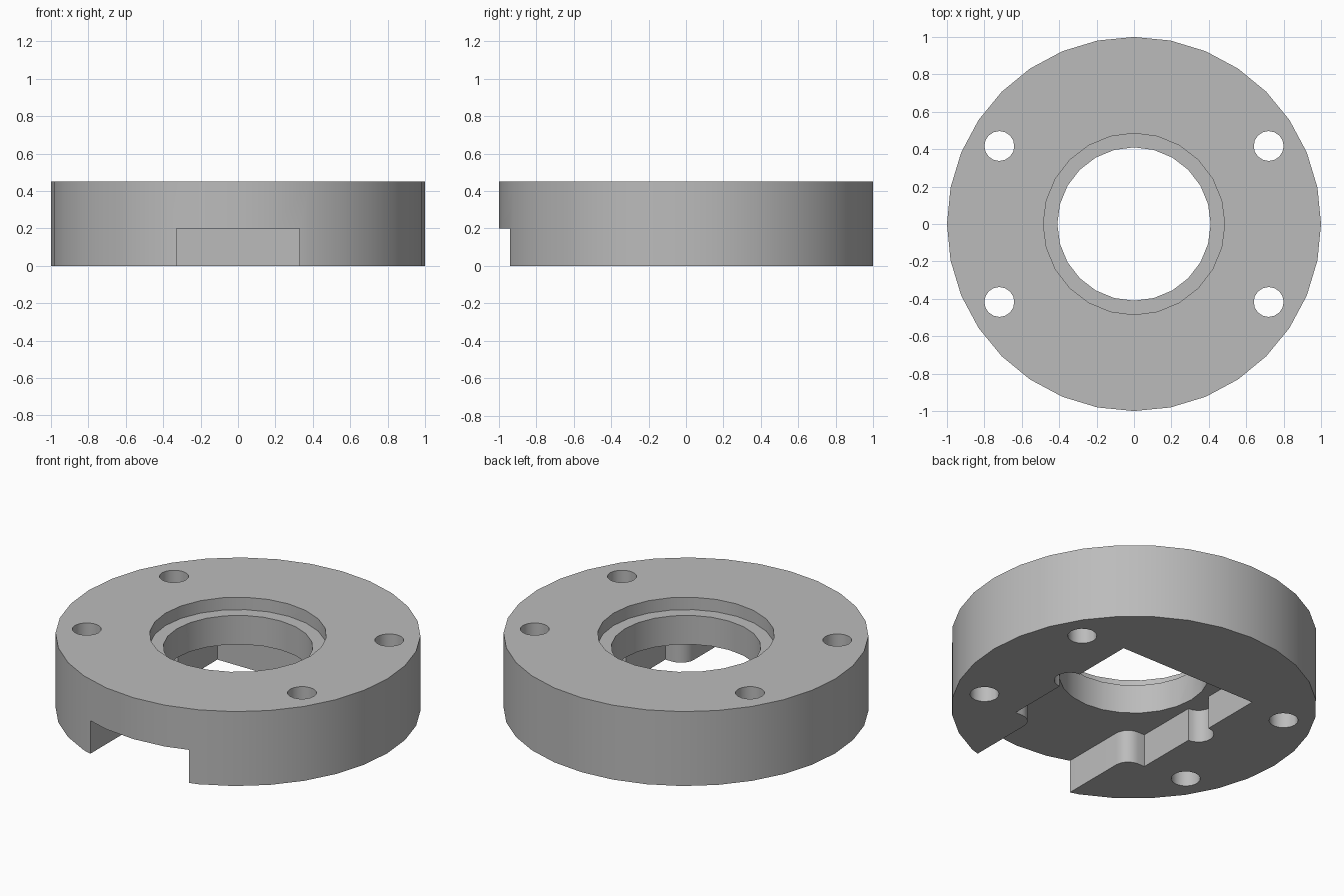
import bpy
import bmesh
from math import cos, sin, radians, pi

if "Cube" in bpy.data.objects:
    bpy.data.objects.remove(bpy.data.objects["Cube"], do_unlink=True)

HEIGHT = 0.45
POCKET_TOP = 0.2
LEDGE = 0.375

grey = bpy.data.materials.new("plain grey")
grey.use_nodes = True
colour = (0.5, 0.5, 0.5, 1)
grey.diffuse_color = colour
grey.node_tree.nodes["Principled BSDF"].inputs["Base Color"].default_value = colour


def arc(cx, cy, r, start, end, steps):
    """Points along an arc, angles in degrees."""
    angles = [radians(start + (end - start) * i / steps) for i in range(steps + 1)]
    return [(cx + r * cos(a), cy + r * sin(a)) for a in angles]


def circle(cx, cy, r, sides):
    return arc(cx, cy, r, 0, 360, sides)[:-1]


def prism(name, outline, bottom, top):
    """Extrude a closed outline from bottom to top."""
    bm = bmesh.new()
    face = bm.faces.new([bm.verts.new((x, y, bottom)) for x, y in outline])
    moved = bmesh.ops.extrude_face_region(bm, geom=[face])["geom"]
    bmesh.ops.translate(bm, vec=(0, 0, top - bottom),
                        verts=[v for v in moved if isinstance(v, bmesh.types.BMVert)])
    bmesh.ops.recalc_face_normals(bm, faces=bm.faces)
    mesh = bpy.data.meshes.new(name)
    bm.to_mesh(mesh)
    bm.free()
    mesh.materials.append(grey)
    obj = bpy.data.objects.new(name, mesh)
    bpy.context.collection.objects.link(obj)
    return obj


# Round flange body
body = prism("flange_body", circle(0, 0, 1, 32), 0, HEIGHT)

# Stepped centre bore
cutters = [
    prism("bore_cutter", circle(0, 0, 0.41, 24), 0.1, 1),
    prism("counterbore_cutter", circle(0, 0, 0.485, 24), LEDGE, 1),
]

# Underside pocket: open front slot, rounded shoulders, round side reliefs
half = [(0.33, -1.2)]
half += arc(0.415, -0.545, 0.085, 180, 90, 6)
half += [(0.46, -0.46)]
half += arc(0.46, 0, 0.085, -90, 90, 10)
half += [(0.46, 0.46)]
outline = half + [(-x, y) for x, y in reversed(half)]
cutters.append(prism("pocket_cutter", outline, -0.1, POCKET_TOP))

# Four bolt holes
for sx in (-1, 1):
    for sy in (-1, 1):
        cutters.append(prism("bolt_hole_cutter",
                             circle(sx * 0.72, sy * 0.417, 0.08, 16), -0.1, 1))

# Cut everything out, then bake the result and drop the cutters
for cutter in cutters:
    cutter.hide_render = True
    mod = body.modifiers.new(cutter.name, "BOOLEAN")
    mod.operation = "DIFFERENCE"
    mod.solver = "EXACT"
    mod.object = cutter

depsgraph = bpy.context.evaluated_depsgraph_get()
baked = bpy.data.meshes.new_from_object(body.evaluated_get(depsgraph))
body.modifiers.clear()
body.data = baked
for cutter in cutters:
    bpy.data.objects.remove(cutter, do_unlink=True)

# Smooth curved walls, sharp rims
bpy.ops.object.select_all(action="DESELECT")
body.select_set(True)
bpy.context.view_layer.objects.active = body
bpy.ops.object.shade_smooth_by_angle(angle=pi / 6)
